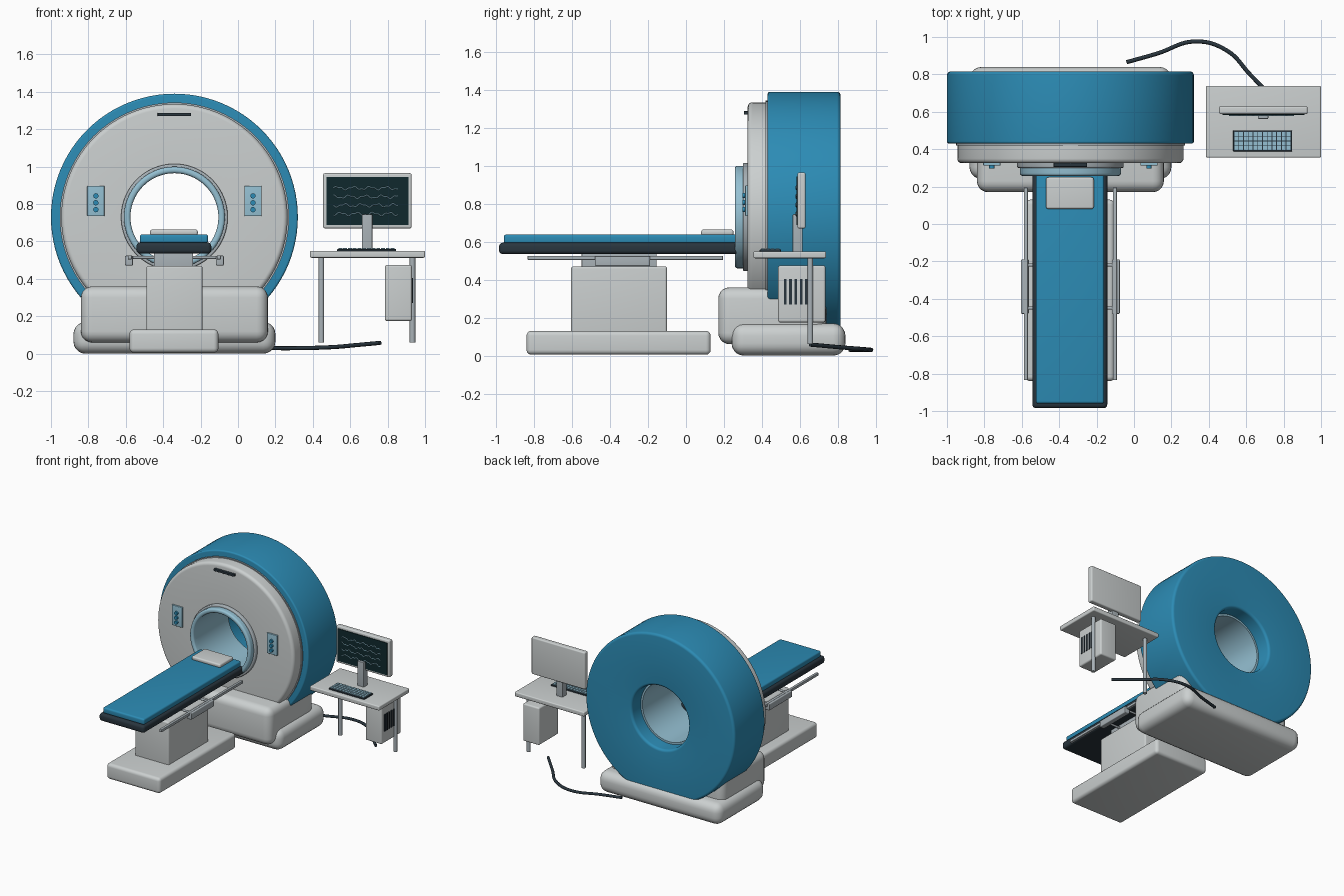
import bpy, bmesh, math
from mathutils import Matrix, Vector

if "Cube" in bpy.data.objects:
    bpy.data.objects.remove(bpy.data.objects["Cube"])


def material(name, rgb):
    m = bpy.data.materials.new(name)
    m.use_nodes = True
    m.diffuse_color = (*rgb, 1)
    m.node_tree.nodes["Principled BSDF"].inputs["Base Color"].default_value = (*rgb, 1)
    return m


WHITE = material("warm_white", (0.60, 0.63, 0.63))
BLUE = material("strong_blue", (0.025, 0.26, 0.46))
PALE = material("pale_blue", (0.30, 0.53, 0.65))
DARK = material("dark_slate", (0.022, 0.036, 0.048))
SCREEN = material("screen_black", (0.005, 0.022, 0.026))
METAL = material("metal_grey", (0.40, 0.45, 0.48))

CX, CZ = -0.34, 0.73  # bore axis


def finish(bm, name, mat):
    bmesh.ops.recalc_face_normals(bm, faces=bm.faces)
    me = bpy.data.meshes.new(name)
    bm.to_mesh(me)
    bm.free()
    me.materials.append(mat)
    me.shade_smooth()
    me.set_sharp_from_angle(angle=math.radians(32))
    ob = bpy.data.objects.new(name, me)
    bpy.context.collection.objects.link(ob)
    return ob


def add_box(bm, x, y, z):
    spans = (x, y, z)
    centre = Matrix.Translation([(a + b) / 2 for a, b in spans])
    size = Matrix.Diagonal([b - a for a, b in spans] + [1])
    bmesh.ops.create_cube(bm, size=1, matrix=centre @ size)


def box(name, mat, x, y, z, r=0.0):
    """Box from its spans, with rounded edges of radius r."""
    bm = bmesh.new()
    add_box(bm, x, y, z)
    if r:
        bmesh.ops.bevel(bm, geom=bm.edges[:], offset=r, segments=5, profile=0.5, affect='EDGES')
    return finish(bm, name, mat)


def rod(name, mat, start, end, r, sides=20):
    a, b = Vector(start), Vector(end)
    turn = (b - a).to_track_quat('Z', 'Y').to_matrix().to_4x4()
    bm = bmesh.new()
    bmesh.ops.create_cone(bm, cap_ends=True, segments=sides, radius1=r, radius2=r,
                          depth=(b - a).length, matrix=Matrix.Translation((a + b) / 2) @ turn)
    return finish(bm, name, mat)


def lathe(name, mat, r, y, bevels):
    """Ring about the bore axis; bevels: inner front, outer front, outer back, inner back."""
    corners = [(r[0], y[0], 1, 1), (r[1], y[0], -1, 1), (r[1], y[1], -1, -1), (r[0], y[1], 1, -1)]
    profile = []
    for i, ((cr, cy, sr, sy), b) in enumerate(zip(corners, bevels)):
        if not b:
            profile.append((cr, cy))
            continue
        arc = []
        for k in range(6):
            t = k / 5 * math.pi / 2
            arc.append((cr + sr * b * (1 - math.cos(t)), cy + sy * b * (1 - math.sin(t))))
        profile += arc if i % 2 == 0 else arc[::-1]
    bm = bmesh.new()
    steps = 96
    rings = []
    for s in range(steps):
        t = 2 * math.pi * s / steps
        rings.append([bm.verts.new((CX + p * math.cos(t), q, CZ + p * math.sin(t))) for p, q in profile])
    n = len(profile)
    for s in range(steps):
        a, b = rings[s], rings[(s + 1) % steps]
        for i in range(n):
            j = (i + 1) % n
            bm.faces.new((a[i], a[j], b[j], b[i]))
    return finish(bm, name, mat)


def tube(name, mat, paths, r, kind='POLY'):
    cu = bpy.data.curves.new(name, 'CURVE')
    cu.dimensions = '3D'
    cu.bevel_depth, cu.bevel_resolution, cu.use_fill_caps = r, 2, True
    for pts in paths:
        sp = cu.splines.new(kind)
        if kind == 'BEZIER':
            sp.bezier_points.add(len(pts) - 1)
            for bp, p in zip(sp.bezier_points, pts):
                bp.co = p
                bp.handle_left_type = bp.handle_right_type = 'AUTO'
        else:
            sp.points.add(len(pts) - 1)
            for sp_pt, p in zip(sp.points, pts):
                sp_pt.co = (*p, 1)
    cu.materials.append(mat)
    ob = bpy.data.objects.new(name, cu)
    bpy.context.collection.objects.link(ob)


# Scanner ring
lathe("outer_shell", BLUE, (0.25, 0.66), (0.43, 0.815), (0, 0.012, 0.02, 0.02))
lathe("front_cover", WHITE, (0.25, 0.605), (0.325, 0.45), (0, 0.025, 0, 0))
lathe("cover_seam", METAL, (0.58, 0.613), (0.42, 0.44), (0, 0, 0, 0))
lathe("bore_liner", PALE, (0.235, 0.255), (0.29, 0.70), (0, 0, 0, 0))
lathe("bore_rim", PALE, (0.235, 0.27), (0.257, 0.32), (0.015, 0.015, 0, 0))
lathe("bore_trim", METAL, (0.25, 0.285), (0.30, 0.335), (0, 0.008, 0, 0))
box("status_slot", DARK, (-0.43, -0.25), (0.305, 0.335), (1.27, 1.288), 0.003)

# Control panels on both sides of the bore
for side, label in ((-1, "right"), (1, "left")):
    px = CX + side * 0.42
    box(label + "_control_panel", PALE, (px - 0.046, px + 0.046), (0.312, 0.335), (0.735, 0.897), 0.004)
    for i in range(3):
        z = 0.77 + i * 0.037
        rod(f"{label}_button_{i}", BLUE, (px, 0.298, z), (px, 0.32, z), 0.014)

# Scanner base
box("scanner_base", WHITE, (-0.88, 0.20), (0.24, 0.84), (0.0, 0.17), 0.065)
box("scanner_housing", WHITE, (-0.84, 0.16), (0.17, 0.74), (0.06, 0.36), 0.06)

# Patient table
box("table_foot", WHITE, (-0.58, -0.105), (-0.84, 0.13), (0.005, 0.13), 0.025)
box("table_column", WHITE, (-0.49, -0.19), (-0.605, -0.10), (0.11, 0.47), 0.012)
box("table_neck", METAL, (-0.45, -0.24), (-0.55, -0.155), (0.46, 0.54), 0.005)
box("table_top", DARK, (-0.543, -0.143), (-0.985, 0.285), (0.535, 0.595), 0.02)
box("mattress", BLUE, (-0.525, -0.16), (-0.96, 0.27), (0.59, 0.638), 0.013)
box("pillow", WHITE, (-0.47, -0.215), (0.08, 0.25), (0.632, 0.664), 0.012)
for side, label in ((-1, "right"), (1, "left")):
    rx = CX + side * 0.238
    box(label + "_rail", METAL, (rx - 0.011, rx + 0.011), (-0.835, 0.195), (0.504, 0.526), 0.004)
    bx = CX + side * 0.243
    box(label + "_rail_grip", METAL, (bx - 0.021, bx + 0.021), (-0.48, -0.19), (0.472, 0.524), 0.006)
    for y in (-0.45, -0.22):
        rod(f"{label}_rail_arm", METAL, (rx, y, 0.515), (CX + side * 0.1, y, 0.515), 0.008)

# Desk
box("desk_top", WHITE, (0.385, 1.0), (0.355, 0.738), (0.513, 0.549), 0.008)
for x, label in ((0.446, "right"), (0.933, "left")):
    rod(label + "_desk_leg", METAL, (x, 0.655, 0.06), (x, 0.655, 0.52), 0.015)

# Computer tower with side vents
box("computer_tower", WHITE, (0.785, 0.93), (0.485, 0.735), (0.175, 0.475), 0.012)
for i in range(5):
    y = 0.516 + i * 0.028
    box(f"tower_vent_{i}", DARK, (0.925, 0.936), (y, y + 0.014), (0.27, 0.405))

# Monitor
box("monitor_case", WHITE, (0.455, 0.928), (0.587, 0.63), (0.67, 0.965), 0.01)
box("monitor_screen", SCREEN, (0.472, 0.912), (0.582, 0.59), (0.688, 0.945))
box("monitor_stand", METAL, (0.662, 0.718), (0.562, 0.615), (0.545, 0.745), 0.005)
traces = []
for row in range(4):
    trace = []
    for i in range(61):
        t = i / 60
        wave = math.sin(t * 25 + row * 1.7) + 0.5 * math.sin(t * 61 + row)
        trace.append((0.51 + 0.345 * t, 0.581, 0.885 - 0.046 * row + 0.007 * wave))
    traces.append(trace)
tube("screen_traces", PALE, traces, 0.0028)

# Keyboard with a grid of keys
box("keyboard", DARK, (0.53, 0.845), (0.388, 0.5), (0.545, 0.559), 0.003)
bm = bmesh.new()
for col in range(12):
    for row in range(4):
        x, y = 0.537 + col * 0.0253, 0.395 + row * 0.0255
        add_box(bm, (x, x + 0.021), (y, y + 0.021), (0.555, 0.565))
finish(bm, "keys", PALE)

# Power cable
tube("power_cable", DARK, [[(-0.04, 0.865, 0.03), (0.12, 0.91, 0.03), (0.33, 0.976, 0.03),
                            (0.50, 0.925, 0.035), (0.62, 0.80, 0.045), (0.76, 0.655, 0.058)]],
     0.011, 'BEZIER')
